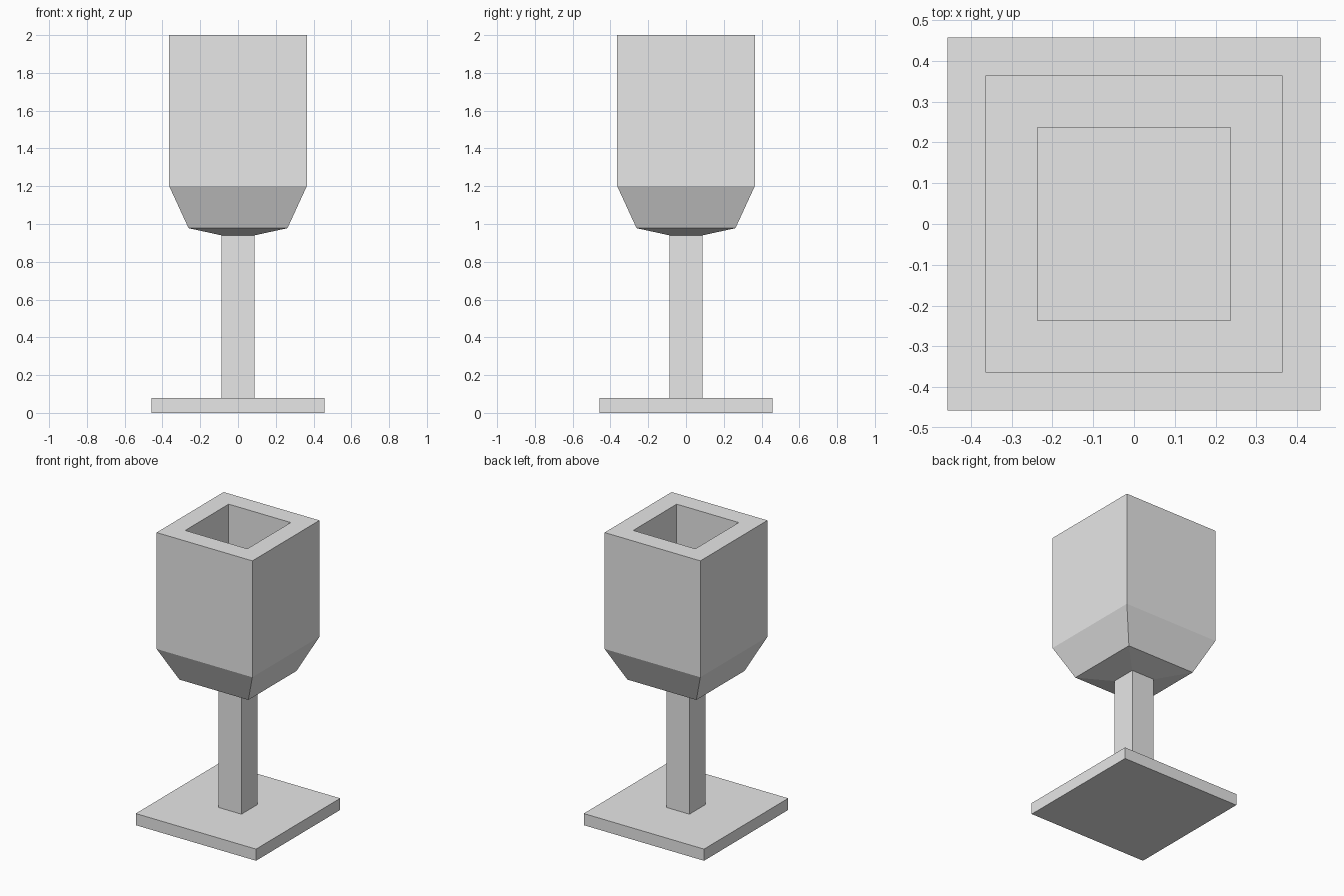
import bpy
import bmesh

cube = bpy.data.objects.get("Cube")
if cube:
    bpy.data.objects.remove(cube, do_unlink=True)

# Single plain grey material
GREY = (0.8, 0.8, 0.8, 1.0)
grey = bpy.data.materials.new("plain grey")
grey.use_nodes = True
grey.diffuse_color = GREY
grey.node_tree.nodes["Principled BSDF"].inputs["Base Color"].default_value = GREY


def square_loft(name, profile):
    """Skin square rings given as (half width, height), capping both ends."""
    bm = bmesh.new()
    corners = ((-1, -1), (1, -1), (1, 1), (-1, 1))
    rings = [[bm.verts.new((x * half, y * half, z)) for x, y in corners]
             for half, z in profile]
    for low, high in zip(rings, rings[1:]):
        for i in range(4):
            j = (i + 1) % 4
            bm.faces.new((low[i], low[j], high[j], high[i]))
    bm.faces.new(rings[0][::-1])
    bm.faces.new(rings[-1])
    bmesh.ops.recalc_face_normals(bm, faces=bm.faces)
    mesh = bpy.data.meshes.new(name)
    bm.to_mesh(mesh)
    bm.free()
    mesh.materials.append(grey)
    obj = bpy.data.objects.new(name, mesh)
    bpy.context.collection.objects.link(obj)
    return obj


STEM = 0.088
FOOT_TOP = 0.08
BOWL_BOTTOM = 0.94

# Flat foot plate
square_loft("foot", [(0.457, 0), (0.457, FOOT_TOP)])

# Square stem
square_loft("stem", [(STEM, FOOT_TOP), (STEM, BOWL_BOTTOM)])

# Bowl: tapered underside, straight walls, thick rim and straight cavity
square_loft("bowl", [(STEM, BOWL_BOTTOM), (0.262, 0.978), (0.364, 1.2),
                     (0.364, 2.0), (0.236, 2.0), (0.236, 1.2)])
